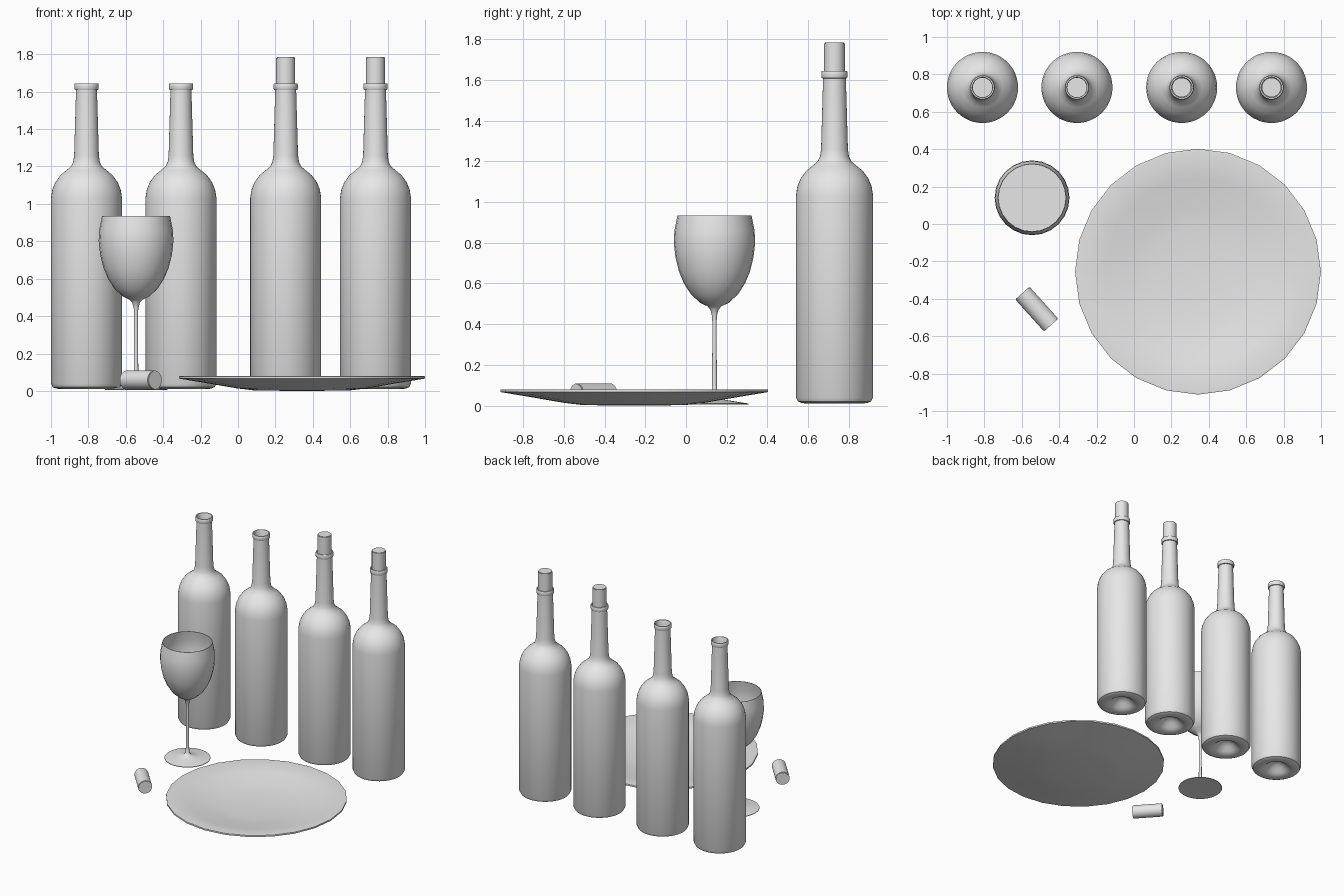
import bpy, bmesh, math
from mathutils import Matrix, Vector

if "Cube" in bpy.data.objects:
    bpy.data.objects.remove(bpy.data.objects["Cube"], do_unlink=True)

GREY = (0.8, 0.8, 0.8, 1.0)
grey = bpy.data.materials.new("plain grey")
grey.use_nodes = True
grey.diffuse_color = GREY
grey.node_tree.nodes["Principled BSDF"].inputs["Base Color"].default_value = GREY


def finish(name, bm, loc, rot=(0, 0, 0)):
    """Turn a bmesh into a placed, smooth-shaded object."""
    mesh = bpy.data.meshes.new(name)
    bm.to_mesh(mesh)
    bm.free()
    mesh.materials.append(grey)
    obj = bpy.data.objects.new(name, mesh)
    bpy.context.collection.objects.link(obj)
    obj.location, obj.rotation_euler = loc, rot
    bpy.ops.object.select_all(action='DESELECT')
    obj.select_set(True)
    bpy.context.view_layer.objects.active = obj
    bpy.ops.object.shade_smooth_by_angle(angle=math.radians(40))
    return obj


def lathe(name, profile, loc, sides):
    """Spin a closed (radius, height) profile around the vertical axis."""
    bm = bmesh.new()
    verts = [bm.verts.new((r, 0, z)) for r, z in profile]
    edges = [bm.edges.new(pair) for pair in zip(verts, verts[1:])]
    bmesh.ops.spin(bm, geom=verts + edges, cent=(0, 0, 0), axis=(0, 0, 1),
                   angle=math.tau, steps=sides)
    bmesh.ops.remove_doubles(bm, verts=bm.verts, dist=0.0004)
    bmesh.ops.recalc_face_normals(bm, faces=bm.faces)
    return finish(name, bm, loc)


def disc(name, radius, loc, sides):
    bm = bmesh.new()
    bmesh.ops.create_circle(bm, cap_ends=True, segments=sides, radius=radius)
    return finish(name, bm, loc)


def cork(name, loc, rot=(0, 0, 0)):
    bm = bmesh.new()
    bmesh.ops.create_cone(bm, cap_ends=True, segments=32, radius1=0.051,
                          radius2=0.051, depth=0.23)
    rims = [e for e in bm.edges if abs(e.verts[0].co.z - e.verts[1].co.z) < 0.001]
    bmesh.ops.bevel(bm, geom=rims, offset=0.004, segments=2, affect='EDGES')
    return finish(name, bm, loc, rot)


# Bottle: punt, rounded base, body, shoulder, neck, lip, then the inner wall
bottle = [(0, 0.08), (0.03, 0.075), (0.06, 0.055), (0.085, 0.03), (0.105, 0.016),
          (0.13, 0.01), (0.16, 0.012), (0.18, 0.02), (0.19, 0.04),
          (0.19, 1.03), (0.183, 1.075), (0.167, 1.115), (0.14, 1.153),
          (0.107, 1.18), (0.083, 1.2), (0.071, 1.225), (0.066, 1.26),
          (0.056, 1.608), (0.062, 1.61), (0.065, 1.617), (0.065, 1.638),
          (0.062, 1.645), (0.055, 1.645), (0.052, 1.64), (0.052, 1.55),
          (0.058, 1.26), (0.075, 1.19), (0.13, 1.145), (0.18, 1.03),
          (0.18, 0.05), (0.1, 0.035), (0.05, 0.075), (0, 0.09)]
for i, (x, corked) in enumerate([(-0.81, False), (-0.305, False),
                                 (0.255, True), (0.735, True)], 1):
    lathe(f"bottle_{i}", bottle, (x, 0.73, 0), 48)
    disc(f"bottle_liquid_{i}", 0.18, (x, 0.73, 1.0), 48)
    if corked:
        cork(f"bottle_cork_{i}", (x, 0.73, 1.67))

# Loose cork lying on the ground
cork("loose_cork", (-0.52, -0.455, 0.058), (0, math.radians(90), math.radians(-48)))

# Wine glass: foot, stem, bowl and inner wall
glass = [(0, 0.012), (0.167, 0.006), (0.167, 0.01), (0.09, 0.022), (0.03, 0.032),
         (0.014, 0.05), (0.012, 0.1), (0.01, 0.4), (0.012, 0.44), (0.02, 0.472),
         (0.035, 0.488), (0.07, 0.505), (0.115, 0.546), (0.15, 0.6),
         (0.175, 0.66), (0.192, 0.73), (0.2, 0.8), (0.197, 0.86), (0.182, 0.935),
         (0.179, 0.935), (0.193, 0.86), (0.196, 0.8), (0.188, 0.73),
         (0.171, 0.66), (0.146, 0.603), (0.11, 0.55), (0.065, 0.51), (0, 0.495)]
lathe("wine_glass", glass, (-0.545, 0.14, 0), 24)
disc("wine_surface", 0.18, (-0.545, 0.14, 0.7), 24)

# Shallow plate
plate = [(0, 0), (0.25, 0.002), (0.35, 0.014), (0.5, 0.04), (0.657, 0.066),
         (0.657, 0.078), (0.645, 0.08), (0.5, 0.056), (0.35, 0.032), (0.25, 0.02), (0, 0.018)]
lathe("plate", plate, (0.342, -0.255, 0), 24)
